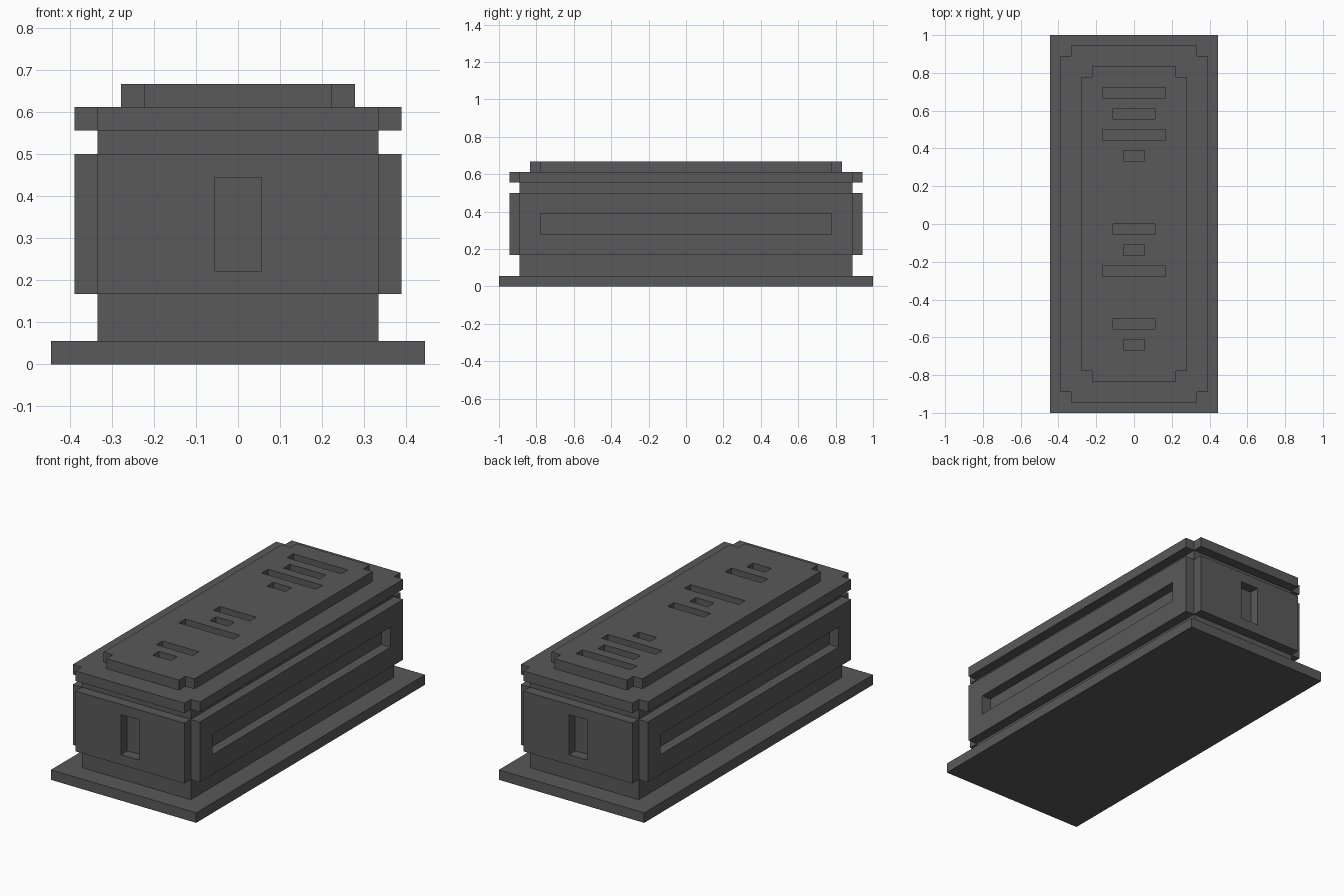
import bpy, bmesh
from mathutils import Matrix

if "Cube" in bpy.data.objects:
    bpy.data.objects.remove(bpy.data.objects["Cube"])

U = 1 / 18  # modelling grid step

stone = bpy.data.materials.new("dark grey stone")
stone.diffuse_color = (0.1, 0.1, 0.1, 1)
stone.use_nodes = True
stone.node_tree.nodes["Principled BSDF"].inputs["Base Color"].default_value = stone.diffuse_color


def finish(name, bm):
    bmesh.ops.recalc_face_normals(bm, faces=bm.faces)
    mesh = bpy.data.meshes.new(name)
    bm.to_mesh(mesh)
    bm.free()
    mesh.materials.append(stone)
    ob = bpy.data.objects.new(name, mesh)
    bpy.context.collection.objects.link(ob)
    return ob


def slab(name, x, y, z0, z1, notch=0):
    """Upright prism with half sizes x, y and square notched corners (grid units)."""
    if notch:
        i, j = x - notch, y - notch
        q = [(x, j), (i, j), (i, y)]
        pts = (q + [(-a, b) for a, b in reversed(q)]
               + [(-a, -b) for a, b in q] + [(a, -b) for a, b in reversed(q)])
    else:
        pts = [(x, y), (-x, y), (-x, -y), (x, -y)]
    bm = bmesh.new()
    face = bm.faces.new([bm.verts.new((a * U, b * U, z0 * U)) for a, b in pts])
    ext = bmesh.ops.extrude_face_region(bm, geom=[face])
    top = [v for v in ext["geom"] if isinstance(v, bmesh.types.BMVert)]
    bmesh.ops.translate(bm, verts=top, vec=(0, 0, (z1 - z0) * U))
    return finish(name, bm)


def carve(target, name, boxes):
    """Cut boxes given as (centre, size) in grid units out of the target."""
    bm = bmesh.new()
    for c, s in boxes:
        m = Matrix.Translation([v * U for v in c]) @ Matrix.Diagonal([v * U for v in s] + [1])
        bmesh.ops.create_cube(bm, size=1, matrix=m)
    cutter = finish(name, bm)
    cutter.hide_render = True
    cutter.hide_viewport = True
    mod = target.modifiers.new("carve", "BOOLEAN")
    mod.operation = "DIFFERENCE"
    mod.solver = "EXACT"
    mod.object = cutter


# Stacked layers from the ground up
slab("base_plinth", 8, 18, 0, 1)
slab("lower_core", 6, 16, 1, 3)
panels = slab("panelled_body", 7, 17, 3, 9, 1)
slab("upper_core", 6, 16, 9, 10)
slab("lid_rim", 7, 17, 10, 11, 1)
lid = slab("lid_top", 5, 15, 11, 12, 1)

# Recesses in the four side panels, one step deep
recesses = []
for s in (-1, 1):
    recesses.append(((0, s * 17, 6), (2, 2, 4)))
    recesses.append(((s * 7, 0, 6), (2, 28, 2)))
carve(panels, "panel_recess_cutter", recesses)

# Slots through the lid: (y centre, width)
slots = [(12.5, 6), (10.5, 4), (8.5, 6), (6.5, 2), (-0.5, 4),
         (-2.5, 2), (-4.5, 6), (-9.5, 4), (-11.5, 2)]
carve(lid, "lid_slot_cutter", [((0, y, 11.5), (w, 1, 2)) for y, w in slots])
